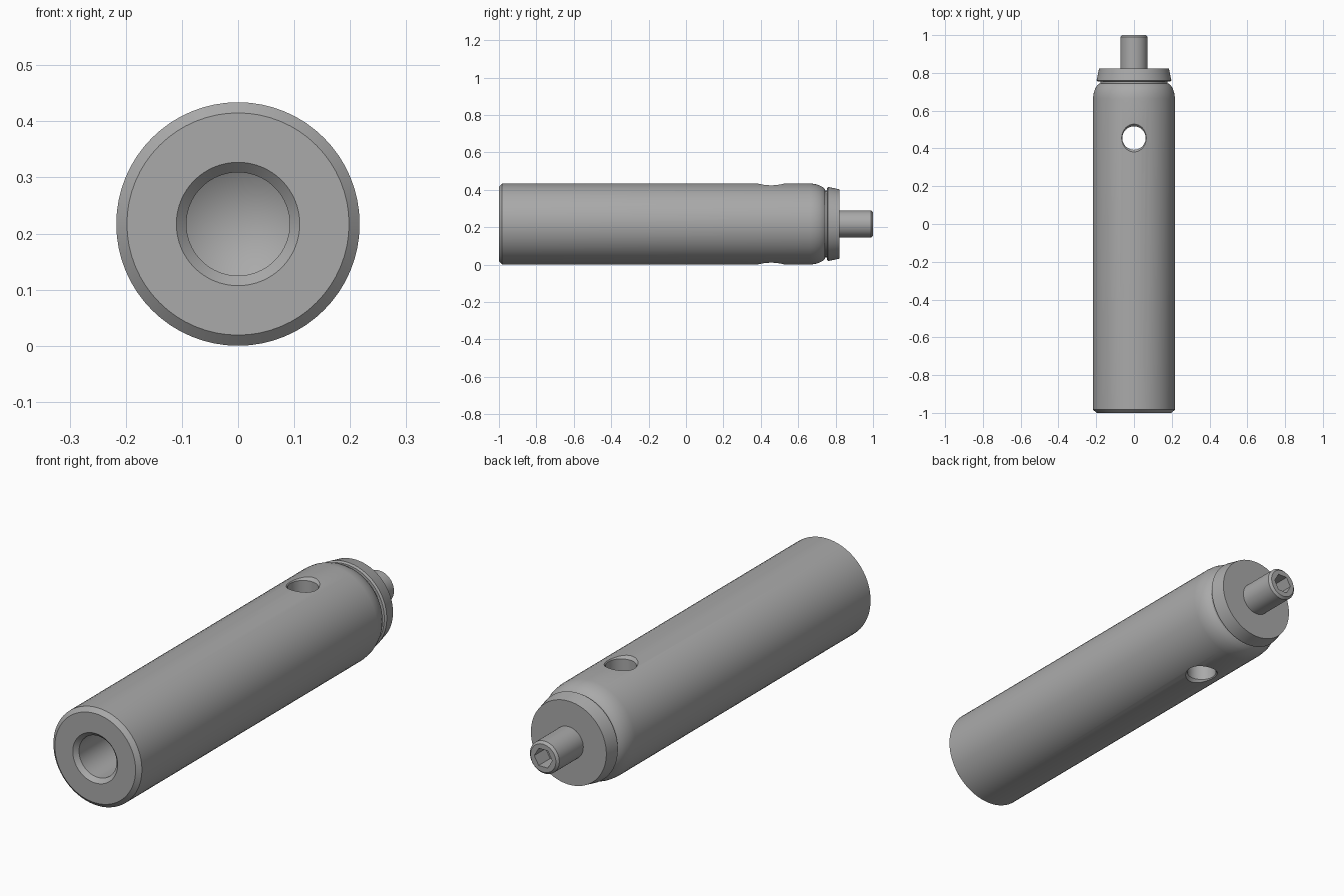
import bpy, bmesh, math
from mathutils import Matrix

if "Cube" in bpy.data.objects:
    bpy.data.objects.remove(bpy.data.objects["Cube"])

R = 0.217          # body radius, also the height of the axis

steel = bpy.data.materials.new("steel_grey")
steel.use_nodes = True
GREY = (0.4, 0.4, 0.4, 1)
steel.diffuse_color = GREY
steel.node_tree.nodes["Principled BSDF"].inputs["Base Color"].default_value = GREY


def lathe(name, profile, segments=64, along_y=True, y=0.0):
    """Revolve (radius, position) points into a closed solid."""
    bm = bmesh.new()
    rings = []
    for r, h in profile:
        if r == 0:
            rings.append([bm.verts.new((0, 0, h))] * segments)
            continue
        rings.append([bm.verts.new((r * math.cos(math.tau * i / segments),
                                    r * math.sin(math.tau * i / segments), h))
                      for i in range(segments)])
    for a, b in zip(rings, rings[1:]):
        for i in range(segments):
            j = (i + 1) % segments
            corners = list(dict.fromkeys((a[i], a[j], b[j], b[i])))
            bm.faces.new(corners)
    for ring in (rings[0], rings[-1]):
        if ring[0] is not ring[1]:
            bm.faces.new(ring)
    if along_y:
        bm.transform(Matrix.Rotation(-math.pi / 2, 4, 'X'))
    bmesh.ops.recalc_face_normals(bm, faces=bm.faces)
    mesh = bpy.data.meshes.new(name)
    bm.to_mesh(mesh)
    bm.free()
    mesh.materials.append(steel)
    obj = bpy.data.objects.new(name, mesh)
    obj.location = (0, y, R)
    bpy.context.collection.objects.link(obj)
    return obj


def cut(target, cutter):
    """Subtract a cutter and discard it."""
    mod = target.modifiers.new("cut", 'BOOLEAN')
    mod.operation = 'DIFFERENCE'
    mod.solver = 'EXACT'
    mod.object = cutter
    cutter.hide_render = True
    bpy.ops.object.select_all(action='DESELECT')
    bpy.context.view_layer.objects.active = target
    target.select_set(True)
    bpy.ops.object.modifier_apply(modifier=mod.name)
    bpy.data.objects.remove(cutter)


# Body: blind conical bore in front, rounded shoulder and neck groove behind
body = lathe("body", [
    (0, -0.60), (0.092, -0.655), (0.092, -0.982), (0.11, -1.0),
    (0.198, -1.0), (R, -0.983), (R, 0.665), (0.214, 0.69), (0.207, 0.713),
    (0.197, 0.732), (0.187, 0.742), (0.178, 0.744), (0.178, 0.78), (0, 0.78)])

# Cross hole with lightly countersunk rims
cut(body, lathe("cross_hole", [
    (0.085, -0.23), (0.062, -0.203), (0.062, 0.203), (0.085, 0.23)],
    segments=48, along_y=False, y=0.455))

# Tapered end collar
collar = lathe("end_collar", [
    (0, 0.754), (0.19, 0.754), (0.198, 0.76), (0.185, 0.822), (0, 0.822)])

# Pin with a hexagonal socket in its end
pin = lathe("pin", [
    (0, 0.80), (0.072, 0.80), (0.072, 0.99), (0.062, 1.0), (0, 1.0)], segments=48)
cut(pin, lathe("hex_socket", [(0.044, 0.92), (0.044, 1.05)], segments=6))

for part in (body, collar, pin):
    bpy.ops.object.select_all(action='DESELECT')
    bpy.context.view_layer.objects.active = part
    part.select_set(True)
    bpy.ops.object.shade_smooth_by_angle(angle=math.radians(25))
